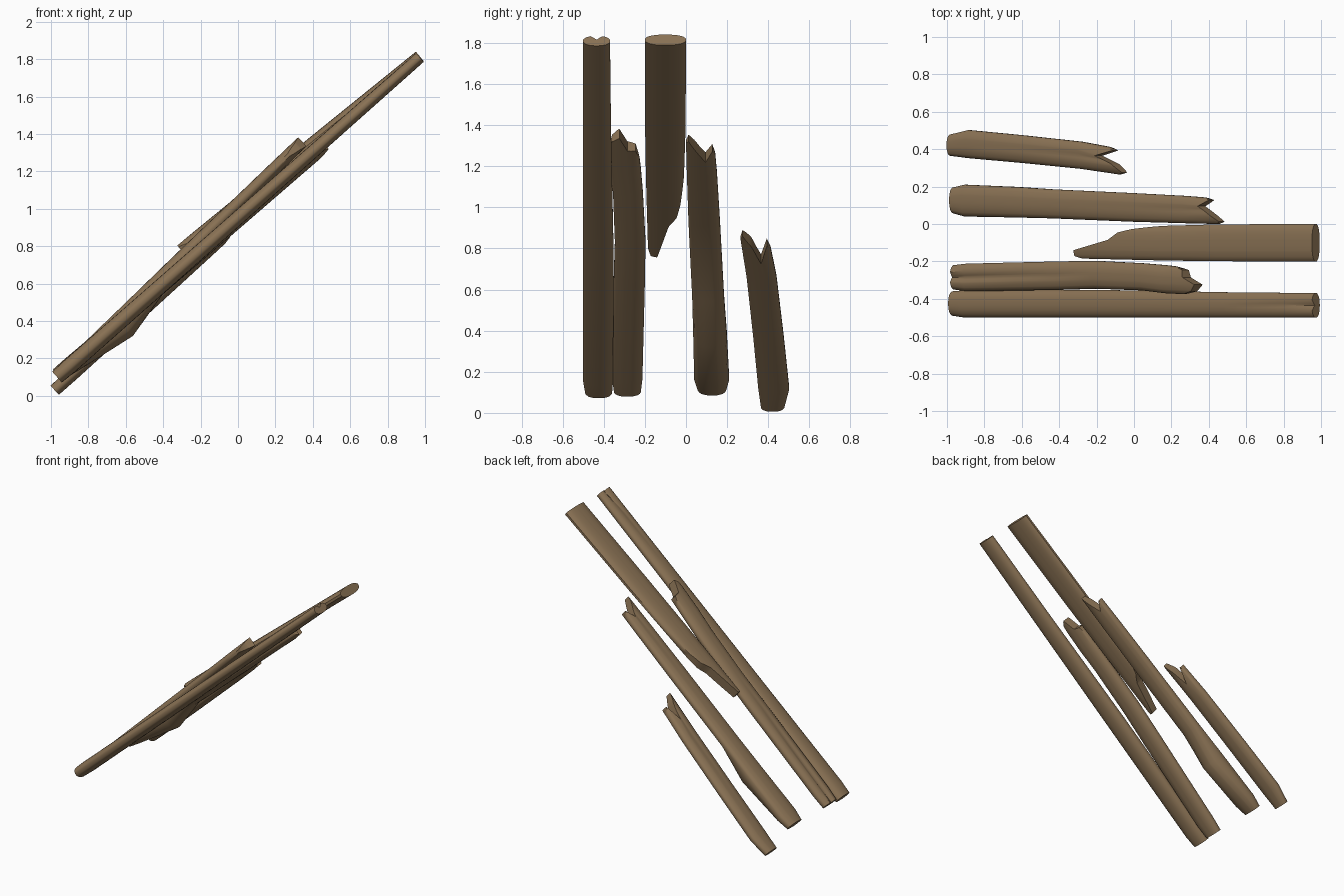
import bpy, bmesh, math

if "Cube" in bpy.data.objects:
    bpy.data.objects.remove(bpy.data.objects["Cube"])

wood = bpy.data.materials.new("weathered brown wood")
wood.diffuse_color = (0.258, 0.171, 0.091, 1)
wood.use_nodes = True
wood.node_tree.nodes["Principled BSDF"].inputs["Base Color"].default_value = wood.diffuse_color


def interp(pts, v):
    """Piecewise linear lookup in sorted (v, value) pairs."""
    if v <= pts[0][0]:
        return pts[0][1]
    for (a, fa), (b, fb) in zip(pts, pts[1:]):
        if v <= b:
            return fa + (fb - fa) * (v - a) / (b - a)
    return pts[-1][1]


def plank(name, start, end, stations, tear_start=None, tear_end=None, extra=()):
    """Loft a rounded plank along a sloping axis given as (x, z) points.
    Station: axis x, y min, y max, top height, bottom depth, groove depth.
    Tears are (y, x) outlines of the splintered ends."""
    dx, dz = end[0] - start[0], end[1] - start[1]
    ln = math.hypot(dx, dz)
    nx, nz = -dz / ln, dx / ln
    cols = sorted(set([0, .04, .13, .28, .42, .5, .58, .72, .87, .96, 1]) | set(extra))
    bm = bmesh.new()
    rings = []
    for i, (x, y0, y1, top, bot, groove) in enumerate(stations):
        ring = []
        for u in cols:
            y = y0 + (y1 - y0) * u
            ax = x
            if i == 0 and tear_start:
                ax = interp(tear_start, y)
            if i == len(stations) - 1 and tear_end:
                ax = interp(tear_end, y)
            az = start[1] + (ax - start[0]) * dz / dx
            h = max(0.25, (1 - abs(2 * u - 1) ** 2.6) ** (1 / 2.2))
            cut = groove * max(0, 1 - abs(u - .5) / .2)
            t, b = top * h - cut, -bot * h
            ring.append((bm.verts.new((ax + nx * t, y, az + nz * t)),
                         bm.verts.new((ax + nx * b, y, az + nz * b))))
        rings.append(ring)
    n = len(cols)
    for r, s in zip(rings, rings[1:]):
        for j in range(n - 1):
            bm.faces.new((r[j][0], s[j][0], s[j + 1][0], r[j + 1][0]))
            bm.faces.new((r[j][1], r[j + 1][1], s[j + 1][1], s[j][1]))
        for j in (0, n - 1):
            bm.faces.new((r[j][0], r[j][1], s[j][1], s[j][0]))
    # end caps
    for r in (rings[0], rings[-1]):
        for j in range(n - 1):
            bm.faces.new((r[j][0], r[j + 1][0], r[j + 1][1], r[j][1]))
    bmesh.ops.recalc_face_normals(bm, faces=bm.faces)
    me = bpy.data.meshes.new(name)
    bm.to_mesh(me)
    bm.free()
    me.materials.append(wood)
    ob = bpy.data.objects.new(name, me)
    bpy.context.collection.objects.link(ob)
    bpy.ops.object.select_all(action='DESELECT')
    ob.select_set(True)
    bpy.context.view_layer.objects.active = ob
    bpy.ops.object.shade_smooth_by_angle(angle=math.radians(40))


# full length plank at the front, split at its upper end
plank("long_plank", (-.967, .10), (.972, 1.81), [
    (-.967, -.49, -.36, .04, .038, 0),
    (-.90, -.50, -.355, .042, .042, 0),
    (-.2, -.50, -.352, .038, .04, 0),
    (.5, -.50, -.365, .034, .035, 0),
    (.82, -.50, -.368, .032, .033, 0),
    (.972, -.50, -.37, .032, .032, .025)])

# broken plank beside it, grooved at the lower end
plank("grooved_broken_plank", (-.96, .105), (.34, 1.355), [
    (-.96, -.35, -.22, .036, .036, .018),
    (-.89, -.36, -.212, .036, .038, .018),
    (-.40, -.352, -.20, .036, .04, 0),
    (-.2, -.346, -.197, .036, .04, 0),
    (.05, -.355, -.21, .034, .036, 0),
    (.17, -.37, -.22, .034, .034, 0),
    (.34, -.375, -.226, .033, .033, 0)],
    tear_end=[(-.375, .27), (-.36, .32), (-.325, .345), (-.285, .28),
              (-.245, .275), (-.226, .22)], extra=(.1, .34, .6))

# upper plank, torn to a point at its lower end
plank("upper_broken_plank", (-.305, .78), (.972, 1.815), [
    (-.305, -.185, -.015, .033, .033, 0),
    (.16, -.195, -.01, .034, .034, 0),
    (.45, -.199, -.002, .034, .034, 0),
    (.972, -.20, 0, .033, .033, 0)],
    tear_start=[(-.185, -.27), (-.172, -.305), (-.14, -.305), (-.118, -.23),
                (-.085, -.12), (-.045, -.07), (-.027, 0), (-.015, .1)],
    extra=(.08, .26, .39, .59, .82, .93))

# lower plank with a swollen underside and a forked upper end
plank("forked_broken_plank", (-.965, .115), (.47, 1.337), [
    (-.965, .058, .195, .036, .04, 0),
    (-.90, .04, .21, .038, .055, 0),
    (-.63, .035, .198, .036, .105, 0),
    (-.43, .03, .185, .036, .04, 0),
    (0, .012, .165, .035, .037, 0),
    (.28, .004, .15, .034, .034, .004),
    (.47, 0, .142, .033, .033, .006)],
    tear_end=[(0, .45), (.012, .47), (.095, .36), (.128, .415), (.142, .38)],
    extra=(.085, .67, .9))

# short splintered plank at the back
plank("short_broken_plank", (-.98, .03), (-.05, .875), [
    (-.98, .365, .478, .033, .033, 0),
    (-.88, .352, .502, .035, .035, 0),
    (-.6, .327, .475, .035, .035, 0),
    (-.28, .295, .44, .034, .034, .004),
    (-.05, .265, .412, .033, .033, .006)],
    tear_end=[(.265, -.075), (.275, -.05), (.32, -.10), (.365, -.19),
              (.393, -.10), (.412, -.13)], extra=(.07, .37, .68, .87))
